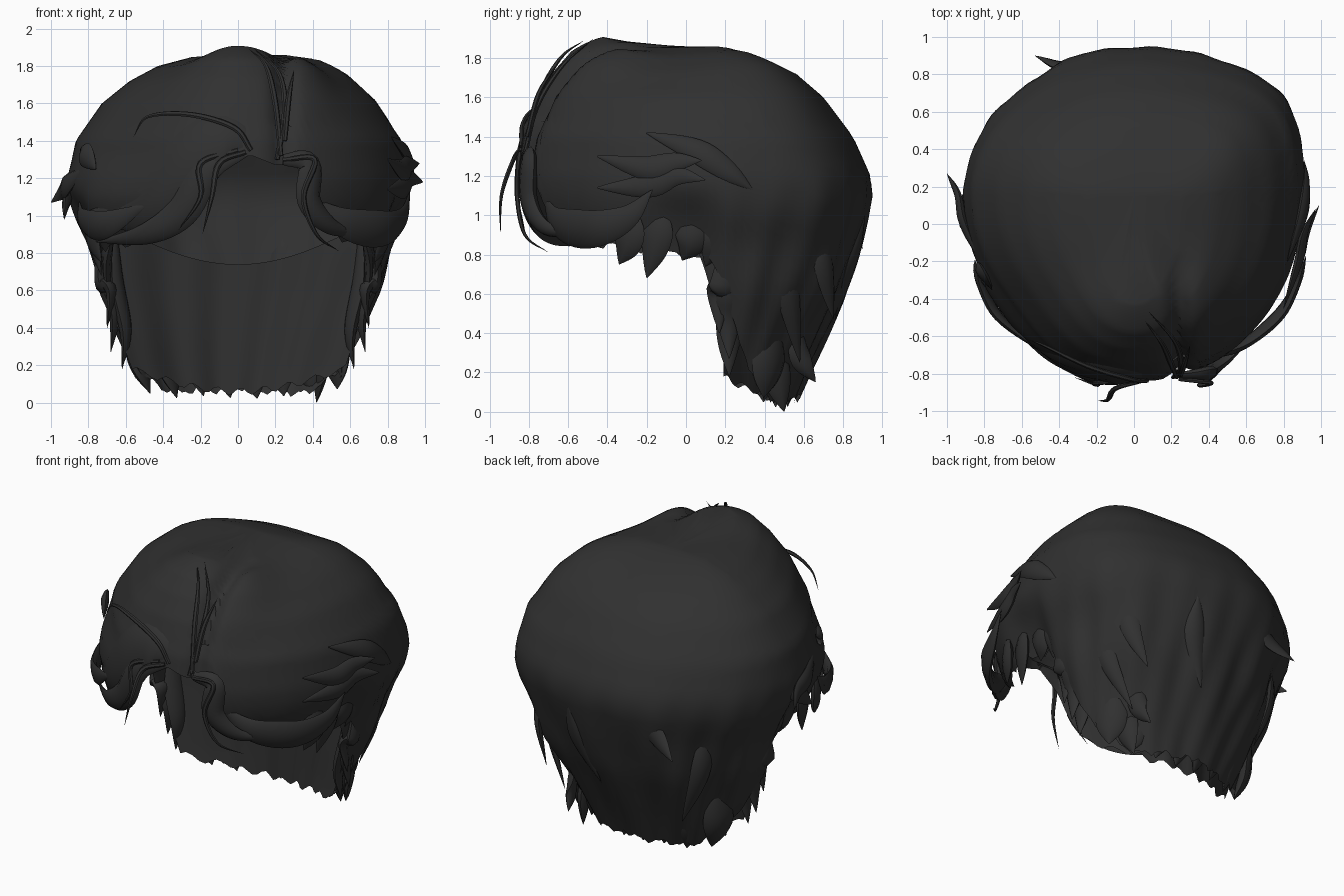
import bpy, bmesh, math, random
from mathutils import Vector

if "Cube" in bpy.data.objects:
    bpy.data.objects.remove(bpy.data.objects["Cube"])

random.seed(4)
hair = bpy.data.materials.new("charcoal hair")
hair.diffuse_color = (0.03, 0.03, 0.03, 1)
hair.use_nodes = True
hair.node_tree.nodes["Principled BSDF"].inputs["Base Color"].default_value = hair.diffuse_color

# Horizontal sections: z, half width, front y, back y
SECTIONS = [(1.86, 0, .15, .15), (1.85, .24, -.42, .22), (1.80, .43, -.58, .38), (1.72, .58, -.67, .56),
            (1.6, .73, -.75, .7), (1.4, .87, -.83, .85), (1.2, .91, -.86, .94), (1.1, .91, -.85, .95),
            (1.0, .89, -.82, .93), (.85, .82, -.7, .89), (.6, .75, -.6, .81), (.4, .67, -.5, .72),
            (.2, .6, -.4, .63), (0, .5, -.3, .55)]
# Lower rim: angle from the front (positive towards +x), height
RIM = [(-180, .07), (-135, .06), (-118, .14), (-105, .3), (-96, .55), (-88, .78), (-70, .82), (-45, .85),
       (-27, .9), (-20, 1.12), (-10, 1.32), (5, 1.32), (13, 1.27), (22, 1.28), (26, 1.1), (33, .92),
       (45, .87), (70, .83), (88, .78), (96, .55), (104, .3), (118, .14), (135, .05), (180, .07)]
INNER_RIM = [(-180, .6), (-120, .7), (-90, .86), (-40, .92), (-27, .95), (-20, 1.15), (-10, 1.36), (5, 1.36),
             (20, 1.32), (27, 1.1), (35, .95), (90, .86), (120, .7), (180, .6)]


def lerp_table(table, v):
    for p, q in zip(table, table[1:]):
        if min(p[0], q[0]) <= v <= max(p[0], q[0]):
            t = (v - p[0]) / (q[0] - p[0])
            return [a + (b - a) * t for a, b in zip(p[1:], q[1:])]
    return list((table[0] if abs(v - table[0][0]) < abs(v - table[-1][0]) else table[-1])[1:])


def bell(v, mid, width):
    return math.exp(-((v - mid) / width) ** 2)


def clamp(v):
    return max(0, min(1, v))


def build(name, rows, wrap, caps=False):
    """Skin a grid of points."""
    bm = bmesh.new()
    g = [[bm.verts.new(p) for p in r] for r in rows]
    n = len(g[0])
    for r0, r1 in zip(g, g[1:]):
        for j in range(n if wrap else n - 1):
            k = (j + 1) % n
            bm.faces.new((r0[j], r1[j], r1[k], r0[k]))
    if caps:
        bm.faces.new(g[0])
        bm.faces.new(g[-1][::-1])
    bmesh.ops.remove_doubles(bm, verts=bm.verts, dist=.0005)
    bmesh.ops.recalc_face_normals(bm, faces=bm.faces)
    me = bpy.data.meshes.new(name)
    bm.to_mesh(me)
    bm.free()
    me.materials.append(hair)
    ob = bpy.data.objects.new(name, me)
    bpy.context.collection.objects.link(ob)
    bpy.ops.object.select_all(action='DESELECT')
    ob.select_set(True)
    bpy.context.view_layer.objects.active = ob
    bpy.ops.object.shade_smooth_by_angle(angle=math.radians(50))


def shell_point(deg, z, scale=1.0):
    a, yf, yb = lerp_table(SECTIONS, z)
    th = math.radians(deg)
    # Slanted lock ripples grow down the back and sides
    grow = clamp((1.3 - z) / .6) * clamp((abs(deg) - 40) / 40)
    k = scale * (1 + .016 * grow * (math.sin(10 * th + 4 * z) + .7 * math.sin(23 * th - 5 * z)))
    # Fuller right back corner, flatter left front, hollow over the ears
    k *= 1 + .1 * bell(deg, 130, 24) * clamp((z - .15) / .5) * clamp((1.87 - z) / .1)
    k *= 1 - .02 * bell(deg, -138, 18) * clamp((z - .6) / .3)
    k *= 1 - .06 * bell(deg, -50, 22) * clamp((z - 1.1) / .25)
    k *= 1 - .07 * bell(abs(deg), 80, 12) * clamp((1.15 - z) / .15)
    c = math.cos(th)
    x = a * math.sin(th) * k
    y = .15 - (.15 - yf if c > 0 else yb - .15) * c * k
    # Parting groove with a lobe on each side
    part = bell(x, .24, .05) * clamp((-.15 - y) / .3)
    y += .05 * part
    bump = 0
    if z > 1.5:
        bump = .06 * bell(y, -.45, .2) * bell(x, 0, .25) + .055 * bell(x, .37, .13) * bell(y, -.42, .22) - .05 * part
        bump += .045 * bell(x, .5, .25) * bell(y, .35, .35)
    return Vector((x, y, z + bump - (1 - scale) * .5))


def shell(name, rim, scale, jag):
    cols, rows, top = 144, 34, 1.86
    low = [lerp_table(rim, -180 + 360 * j / cols)[0] for j in range(cols)]
    low = [h + jag * (math.sin(j * .9) + .6 * math.sin(j * 2.1)) * (h < 1) for j, h in enumerate(low)]
    build(name, [[shell_point(-180 + 360 * j / cols, top - (top - low[j]) * (i / rows) ** 1.6, scale)
                  for j in range(cols)] for i in range(rows + 1)], True)


def lock(name, pts, width, thick, start=.5, sides=8):
    """Flat tapering lock along a smooth path, facing away from the head centre."""
    p = [Vector(q) for q in pts]
    p = [2 * p[0] - p[1]] + p + [2 * p[-1] - p[-2]]
    path = []
    for i in range(1, len(p) - 2):
        for s in range(6):
            t = s / 6
            path.append(.5 * (2 * p[i] + (p[i + 1] - p[i - 1]) * t
                              + (2 * p[i - 1] - 5 * p[i] + 4 * p[i + 1] - p[i + 2]) * t * t
                              + (3 * p[i] - p[i - 1] - 3 * p[i + 1] + p[i + 2]) * t ** 3))
    path.append(p[-2])
    rows, n = [], len(path) - 1
    for i, c in enumerate(path):
        tan = (path[min(i + 1, n)] - path[max(i - 1, 0)]).normalized()
        side = tan.cross(c - Vector((0, .1, 1.1))).normalized()
        out = side.cross(tan)
        t = i / n
        w = (start + (1 - start) * math.sin(min(1, t / .45) * math.pi / 2)) * (1 - clamp((t - .4) / .6) ** 1.7) + .02
        rows.append([c + side * (width * w * math.cos(2 * math.pi * k / sides))
                     + out * (thick * w * math.sin(2 * math.pi * k / sides)) for k in range(sides)])
    build(name, rows, True, True)


# Main hair mass and its lining
shell("outer_hair", RIM, 1.0, .015)
shell("inner_cap", INNER_RIM, .965, 0)

# Front surface of the long nape hair, with a scooped top edge
under = []
for i in range(15):
    row = []
    for j in range(41):
        u = -1 + j / 20
        top = .74 + .16 * min(1, (u / .7) ** 2)
        bottom = .06 + .12 * u * u + .02 * math.sin(j * 1.3)
        z = top + (bottom - top) * i / 14
        a = lerp_table(SECTIONS, z)[0] * .96
        row.append((u * a, .18 + (1 - u * u) * .27 + .012 * math.sin(j * .8 + i * .1), z))
    under.append(row)
build("nape_underlayer", under, False)

# Front sweeps either side of the parting
lock("left_bang", [(.15, -.8, 1.38), (-.1, -.8, 1.42), (-.32, -.75, 1.2), (-.55, -.6, 1.02), (-.86, -.25, 1.0)], .17, .045, .1)
lock("left_bang_lower", [(.05, -.83, 1.34), (-.16, -.83, 1.25), (-.3, -.78, 1.02), (-.5, -.67, .9), (-.76, -.42, .86)], .09, .035, .2)
lock("right_bang", [(.24, -.81, 1.3), (.38, -.8, 1.28), (.38, -.8, 1.08), (.5, -.72, .94), (.68, -.55, .9)], .07, .04, .4)
lock("right_flick", [(.4, -.72, 1.08), (.58, -.65, .96), (.78, -.48, .93), (.88, -.3, .99), (.92, -.17, 1.13)], .1, .03, .1)
lock("left_flick", [(-.5, -.68, 1.05), (-.72, -.5, .95), (-.83, -.3, .98), (-.85, -.19, 1.08)], .08, .025, .1)

# Pointed flicks at the sides and back
SPIKES = [[(.8, -.45, 1.14), (.88, -.2, 1.15), (.92, -.05, 1.2), (.99, .1, 1.18)],
          [(.8, -.45, 1.3), (.88, -.2, 1.24), (.91, -.05, 1.27), (.97, .08, 1.28)],
          [(.82, -.2, 1.42), (.9, .05, 1.33), (.92, .22, 1.22), (.91, .34, 1.13)],
          [(-.82, -.2, 1.25), (-.91, .0, 1.17), (-.94, .15, 1.13), (-1.0, .27, 1.07)],
          [(-.76, -.35, 1.25), (-.82, -.25, 1.33), (-.84, -.22, 1.32)],
          [(-.82, .25, 1.25), (-.91, .1, 1.1), (-.93, -.02, .98)],
          [(-.15, .87, 1.15), (-.36, .84, .95), (-.53, .9, .83)],
          [(.6, .66, 1.05), (.62, .7, .75), (.52, .75, .47)],
          [(.25, .91, 1.0), (.22, .84, .75), (.1, .76, .47)],
          [(-.58, .6, 1.0), (-.55, .64, .65), (-.42, .64, .3)],
          [(.7, .48, .9), (.66, .52, .6), (.5, .58, .25)]]
for i, s in enumerate(SPIKES):
    lock("flick_%d" % i, s, .065, .025, .05)

# Ragged tufts under the sides, and long locks framing the nape
for sx in (-1, 1):
    for i, (y, z) in enumerate([(-.34, .75), (-.2, .68), (-.02, .77), (.1, .74)]):
        lock("side_tuft", [(sx * .76, y + .04, 1.08), (sx * .77, y + .05, .88), (sx * .73, y, z)], .085, .03, .1)
    for i, (x, y, z) in enumerate([(.7, .17, .4), (.68, .22, .27), (.62, .22, .18), (.55, .36, .13)]):
        lock("side_lock", [(sx * (x + .04), y + .06, .98), (sx * (x + .03), y + .03, .65),
                           (sx * (x - .02), y, z + .2), (sx * x, y, z)], .085, .04, .1)
    lock("ear_lock", [(sx * .66, .05, 1.05), (sx * .7, .16, .8), (sx * .69, .17, .5)], .09, .03, .1)

# Broad tips along the nape hem
for i in range(8):
    x = -.5 + i * .143
    y = .58 - .5 * x * x
    z = .02 + .04 * random.random() + .2 * max(0, abs(x) - .4)
    lock("nape_tip", [(x * 1.1, y, .5), (x * 1.06, y - .04, .22), (x + .03, y - .06, z)], .1, .04, .1)
lock("nape_kick", [(.45, .55, .5), (.45, .58, .28), (.42, .66, .15)], .06, .03, .1)
lock("longest_tip", [(.45, .42, .4), (.44, .46, .18), (.42, .5, .0)], .08, .04, .1)

# Loose thin strands
STRANDS = [[(.04, -.84, 1.34), (-.1, -.88, 1.28), (-.14, -.94, 1.1), (-.19, -.945, .9)],
           [(.0, -.84, 1.35), (-.2, -.85, 1.28), (-.2, -.86, 1.1), (-.32, -.82, .92)],
           [(.24, -.83, 1.3), (.41, -.85, 1.3), (.35, -.86, 1.1), (.42, -.82, .9), (.54, -.7, .81)],
           [(.21, -.82, 1.3), (.25, -.76, 1.55), (.22, -.63, 1.76), (.08, -.47, 1.9)],
           [(.23, -.82, 1.32), (.2, -.75, 1.6), (.15, -.64, 1.8), (.06, -.52, 1.89)],
           [(.07, -.84, 1.35), (-.02, -.83, 1.47), (-.25, -.76, 1.54), (-.48, -.65, 1.53), (-.56, -.62, 1.42)],
           [(.25, -.81, 1.4), (.27, -.75, 1.62), (.3, -.65, 1.78)]]
for i, s in enumerate(STRANDS):
    lock("strand_%d" % i, s, .016, .012, .8, 6)
